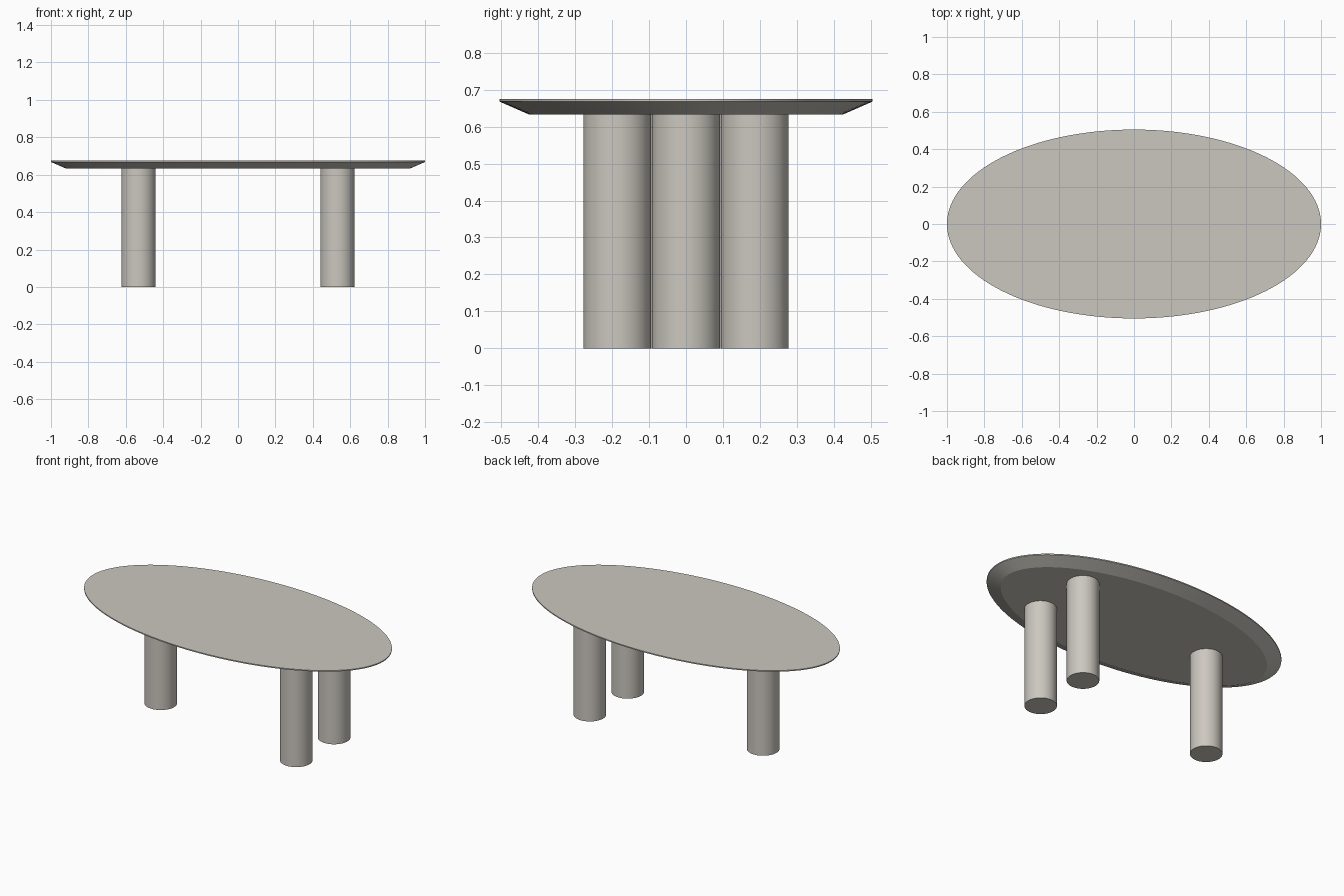
import bpy, bmesh, math

if "Cube" in bpy.data.objects:
    bpy.data.objects.remove(bpy.data.objects["Cube"])

A, B = 1.0, 0.505          # tabletop half length and half width
LEG_R, LEG_H = 0.092, 0.634
SEGMENTS = 128

stone = bpy.data.materials.new("warm grey stone")
stone.diffuse_color = (0.60, 0.575, 0.52, 1.0)
stone.use_nodes = True
stone.node_tree.nodes["Principled BSDF"].inputs["Base Color"].default_value = stone.diffuse_color


def finish(bm, name):
    """Turn a bmesh into a named object with smooth sides and sharp edges."""
    bmesh.ops.recalc_face_normals(bm, faces=bm.faces[:])
    mesh = bpy.data.meshes.new(name)
    bm.to_mesh(mesh)
    bm.free()
    mesh.materials.append(stone)
    obj = bpy.data.objects.new(name, mesh)
    bpy.context.collection.objects.link(obj)
    bpy.ops.object.select_all(action='DESELECT')
    obj.select_set(True)
    bpy.context.view_layer.objects.active = obj
    bpy.ops.object.shade_smooth_by_angle(angle=math.radians(15))
    return obj


def ellipse_ring(bm, inset, z):
    """Ring of vertices on the ellipse, moved inward along its normal."""
    ring = []
    for i in range(SEGMENTS):
        t = 2 * math.pi * i / SEGMENTS
        c, s = math.cos(t), math.sin(t)
        n = math.hypot(B * c, A * s)
        ring.append(bm.verts.new((A * c - inset * B * c / n,
                                  B * s - inset * A * s / n, z)))
    return ring


# Oval tabletop: thin upright rim with a wide chamfer underneath
bm = bmesh.new()
rings = [ellipse_ring(bm, inset, z)
         for inset, z in ((0.08, 0.633), (0.0, 0.668), (0.0, 0.675))]
for low, high in zip(rings, rings[1:]):
    for i in range(SEGMENTS):
        j = (i + 1) % SEGMENTS
        bm.faces.new((low[i], low[j], high[j], high[i]))
bm.faces.new(rings[0][::-1])
bm.faces.new(rings[-1])
finish(bm, "tabletop")

# Three round legs: a pair at the right end, a single one at the left
for name, x, y in (("front_right_leg", 0.532, -0.186),
                   ("back_right_leg", 0.532, 0.186),
                   ("left_leg", -0.532, 0.0)):
    bm = bmesh.new()
    bmesh.ops.create_cone(bm, cap_ends=True, segments=64,
                          radius1=LEG_R, radius2=LEG_R, depth=LEG_H)
    bmesh.ops.translate(bm, verts=bm.verts[:], vec=(x, y, LEG_H / 2))
    finish(bm, name)
